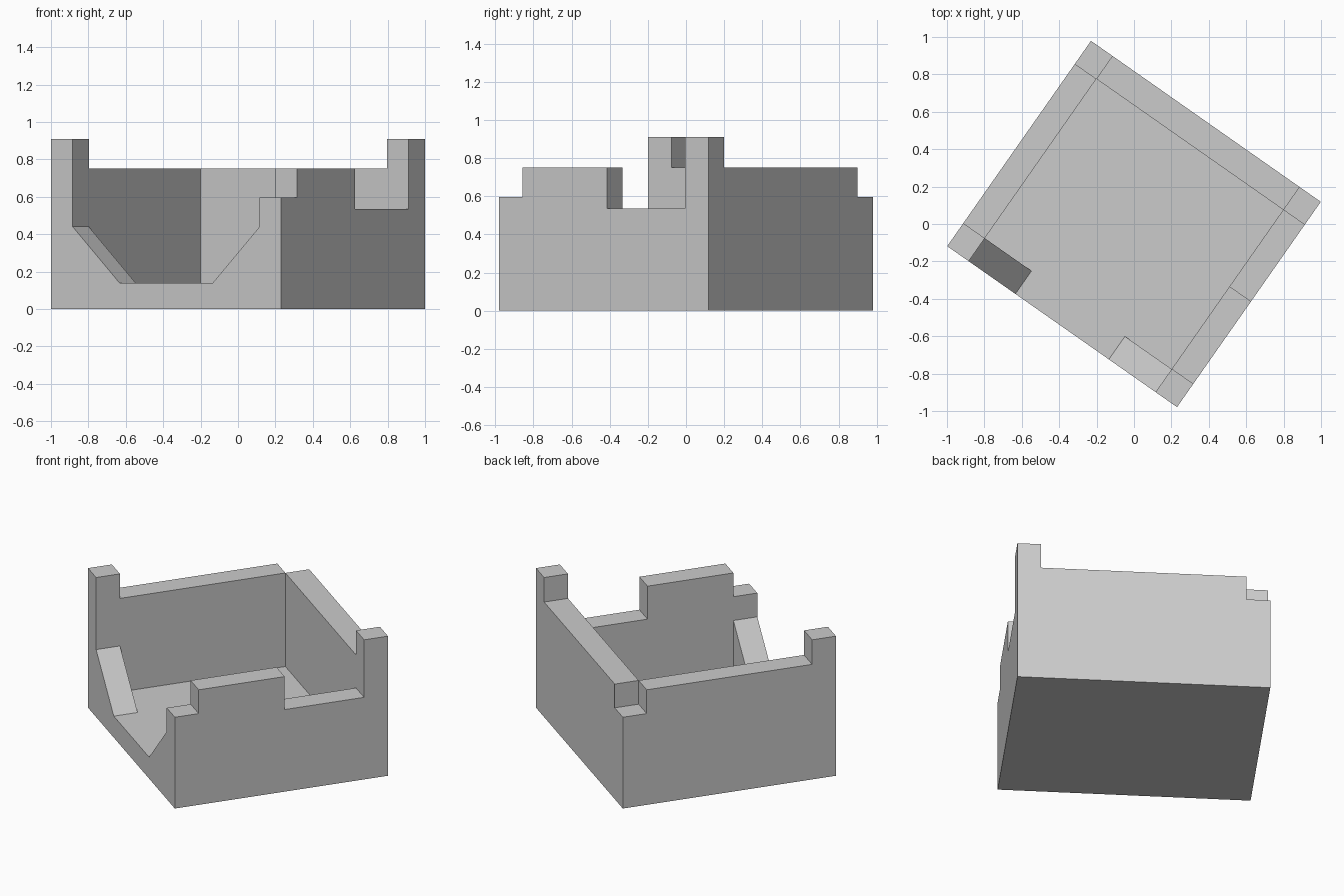
import bpy, bmesh, math

cube = bpy.data.objects.get("Cube")
if cube:
    bpy.data.objects.remove(cube, do_unlink=True)

# Main dimensions
HALF_U, HALF_V = 0.75, 0.67      # outer half sizes
IN_U, IN_V = 0.61, 0.52          # inner faces of the walls
FLOOR, WALL, POST, LOW = 0.14, 0.75, 0.91, 0.595
FAR = 1.3                        # cutters reach past the body

stone = bpy.data.materials.new("plain grey")
stone.use_nodes = True
grey = (0.6, 0.6, 0.6, 1)
stone.diffuse_color = grey
stone.node_tree.nodes["Principled BSDF"].inputs["Base Color"].default_value = grey


def prism(name, profile, v0, v1):
    """Extrude a (u, z) profile from v0 to v1."""
    bm = bmesh.new()
    face = bm.faces.new([bm.verts.new((u, v0, z)) for u, z in profile])
    moved = bmesh.ops.extrude_face_region(bm, geom=[face])["geom"]
    bmesh.ops.translate(bm, vec=(0, v1 - v0, 0),
                        verts=[g for g in moved if isinstance(g, bmesh.types.BMVert)])
    bmesh.ops.recalc_face_normals(bm, faces=bm.faces)
    mesh = bpy.data.meshes.new(name)
    bm.to_mesh(mesh)
    bm.free()
    mesh.materials.append(stone)
    obj = bpy.data.objects.new(name, mesh)
    bpy.context.collection.objects.link(obj)
    return obj


def box(name, u0, u1, v0, v1, z0, z1=FAR):
    return prism(name, [(u0, z0), (u1, z0), (u1, z1), (u0, z1)], v0, v1)


body = box("walled_enclosure", -HALF_U, HALF_U, -HALF_V, HALF_V, 0, POST)

# Front opening with sloped lower corners
opening = [(-0.305, FLOOR), (0.305, FLOOR), (IN_U, 0.44),
           (IN_U, FAR), (-IN_U, FAR), (-IN_U, 0.44)]

cutters = [
    box("interior_cutter", -IN_U, IN_U, -IN_V, IN_V, FLOOR),
    # Lower the walls, leaving two tall corner posts
    box("front_right_wall_cutter", -IN_U, FAR, -FAR, IN_V, WALL),
    box("back_left_wall_cutter", -FAR, IN_U, -IN_V, FAR, WALL),
    # Two low corners
    box("front_corner_cutter", IN_U, FAR, -FAR, -IN_V, LOW),
    box("back_corner_cutter", -FAR, -IN_U, IN_V, FAR, LOW),
    # Notch in the right wall
    box("notch_cutter", IN_U - 0.1, FAR, 0.02, IN_V, 0.535),
    prism("opening_cutter", opening, -FAR, -IN_V + 0.1),
]
for cutter in cutters:
    cutter.hide_render = True
    mod = body.modifiers.new(cutter.name, 'BOOLEAN')
    mod.operation = 'DIFFERENCE'
    mod.solver = 'EXACT'
    mod.object = cutter

# Bake the cuts and discard the cutters
bpy.context.view_layer.update()
graph = bpy.context.evaluated_depsgraph_get()
baked = bpy.data.meshes.new_from_object(body.evaluated_get(graph))
body.modifiers.clear()
body.data = baked
for cutter in cutters:
    bpy.data.objects.remove(cutter, do_unlink=True)

# Turn the enclosure to its resting angle
body.rotation_euler.z = math.radians(-35)
